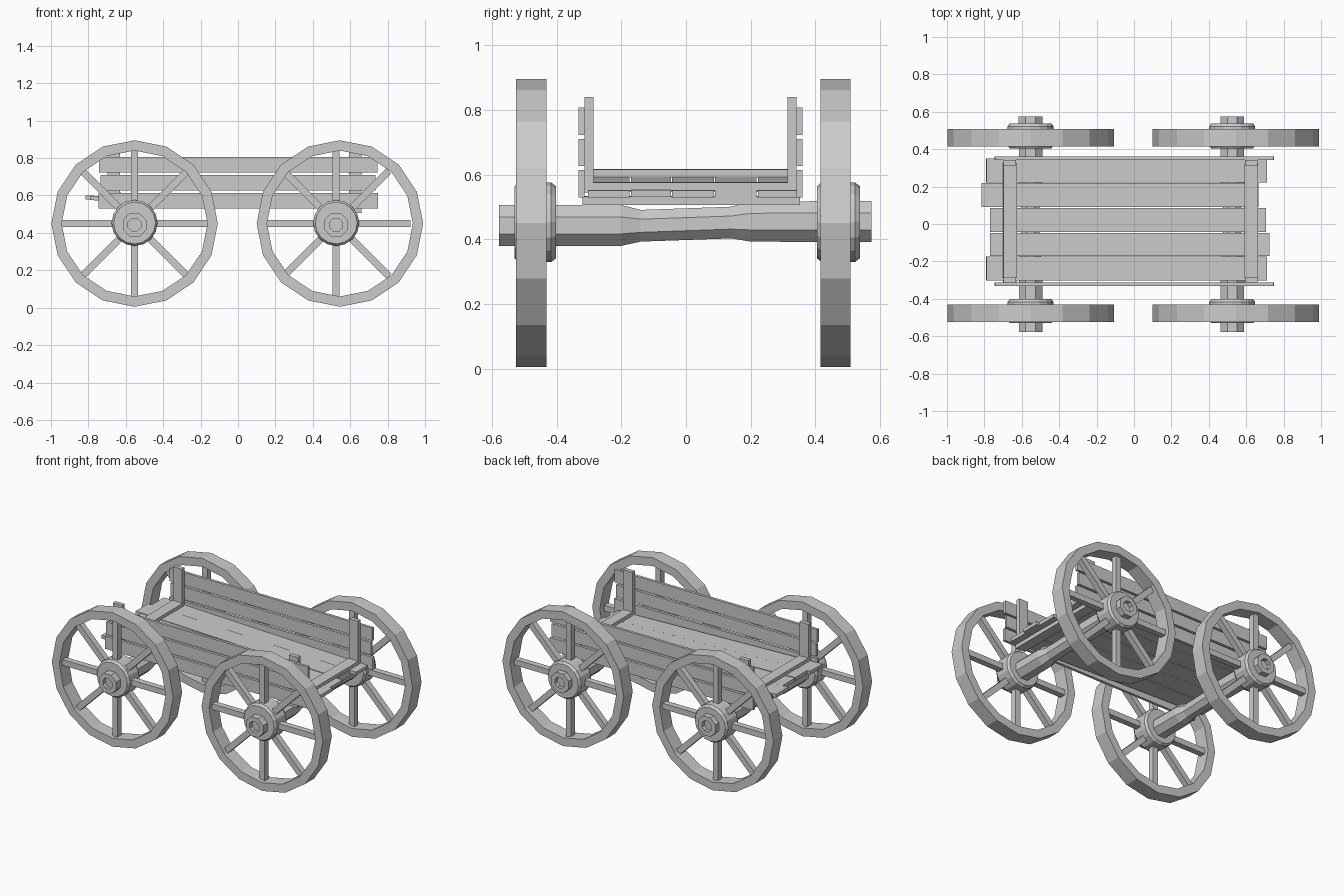
import bpy, bmesh
from math import cos, sin, pi, radians
from mathutils import Matrix, Vector

if "Cube" in bpy.data.objects:
    bpy.data.objects.remove(bpy.data.objects["Cube"])


def finish(name, bm):
    bmesh.ops.recalc_face_normals(bm, faces=bm.faces)
    me = bpy.data.meshes.new(name)
    bm.to_mesh(me)
    bm.free()
    ob = bpy.data.objects.new(name, me)
    bpy.context.collection.objects.link(ob)
    return ob


def box(name, lo, hi, matrix=None):
    """Box between two corners, optionally transformed."""
    bm = bmesh.new()
    bmesh.ops.create_cube(bm, size=1)
    lo, hi = Vector(lo), Vector(hi)
    for v in bm.verts:
        v.co = (lo + hi) / 2 + v.co * (hi - lo)
    if matrix:
        bm.transform(matrix)
    return finish(name, bm)


def lathe(name, x, profile, n, phase=0.0, closed=False):
    """Rings (y, radius, centre z) around the y axis, lofted; ends capped or looped."""
    bm = bmesh.new()
    rings = []
    for y, r, z in profile:
        rings.append([bm.verts.new((x + r * cos(2 * pi * (i + phase) / n), y,
                                    z + r * sin(2 * pi * (i + phase) / n))) for i in range(n)])
    pairs = list(zip(rings, rings[1:]))
    if closed:
        pairs.append((rings[-1], rings[0]))
    else:
        bm.faces.new(rings[0])
        bm.faces.new(rings[-1])
    for a, b in pairs:
        for i in range(n):
            j = (i + 1) % n
            bm.faces.new((a[i], a[j], b[j], b[i]))
    return finish(name, bm)


# Wheels: rim, hub and eight spokes, on two axles
for end, rim_x, hub_x in (("left", -0.553, -0.553), ("right", 0.545, 0.525)):
    for side, yc, h0, h1 in (("front", -0.478, -0.53, -0.402), ("back", 0.462, 0.405, 0.537)):
        tag = f"{side}_{end}"
        a, b, z = yc - 0.047, yc + 0.047, 0.45
        lathe(f"{tag}_rim", rim_x, [(a, 0.445, z), (b, 0.445, z), (b, 0.39, z), (a, 0.39, z)],
              16, closed=True)
        lathe(f"{tag}_hub", hub_x, [(h0, 0.112, 0.453), (h0 + 0.015, 0.123, 0.453),
                                    (h1 - 0.015, 0.123, 0.453), (h1, 0.112, 0.453)], 16)
        for k in range(8):
            m = Matrix.Translation((hub_x, yc, z)) @ Matrix.Rotation(k * pi / 4, 4, 'Y')
            box(f"{tag}_spoke_{k + 1}", (0.08, -0.02, -0.019), (0.398, 0.02, 0.019), m)

    # Axle with a narrowed middle and recessed ends
    lathe(f"{end}_axle", hub_x, [
        (-0.55, 0.037, 0.443), (-0.578, 0.037, 0.443), (-0.578, 0.068, 0.443),
        (-0.20, 0.068, 0.443), (-0.14, 0.053, 0.442), (0.14, 0.053, 0.452),
        (0.20, 0.067, 0.455), (0.574, 0.069, 0.455), (0.574, 0.037, 0.455),
        (0.546, 0.037, 0.455)], 8, phase=0.5)

# Floor planks, sloping slightly down towards +x
slope = Matrix.Translation((0, 0, 0.562)) @ Matrix.Rotation(radians(1.75), 4, 'Y')
edges = [-0.305, -0.172, -0.045, 0.088, 0.22, 0.352]
spans = [(-0.79, 0.71), (-0.77, 0.725), (-0.77, 0.705), (-0.815, 0.665), (-0.79, 0.71)]
for i, (x0, x1) in enumerate(spans):
    dz = 0.002 * (i % 2)
    box(f"floor_plank_{i + 1}", (x0, edges[i] + 0.002, -0.011 + dz),
        (x1, edges[i + 1] - 0.002, 0.011 + dz), slope)

# Battens above and below the floor, with corner posts
for end, x0, x1 in (("left", -0.70, -0.628), ("right", 0.59, 0.662)):
    box(f"{end}_top_batten", (x0, -0.29, 0.010), (x1, 0.325, 0.034), slope)
    box(f"{end}_under_batten", (x0, -0.32, -0.035), (x1, 0.352, -0.010), slope)
    for side, y0, y1 in (("front", -0.314, -0.286), ("back", 0.314, 0.342)):
        box(f"{side}_{end}_post", (x0 + 0.003, y0, 0.545), (x1 - 0.003, y1, 0.84))

# Side boards, three per side
boards = [(-0.745, 0.748, 0.53, 0.614), (-0.735, 0.735, 0.627, 0.71), (-0.742, 0.745, 0.722, 0.807)]
for side, y0, y1 in (("front", -0.332, -0.314), ("back", 0.342, 0.36)):
    for i, (x0, x1, z0, z1) in enumerate(boards):
        box(f"{side}_side_board_{i + 1}", (x0, y0, z0), (x1, y1, z1))
